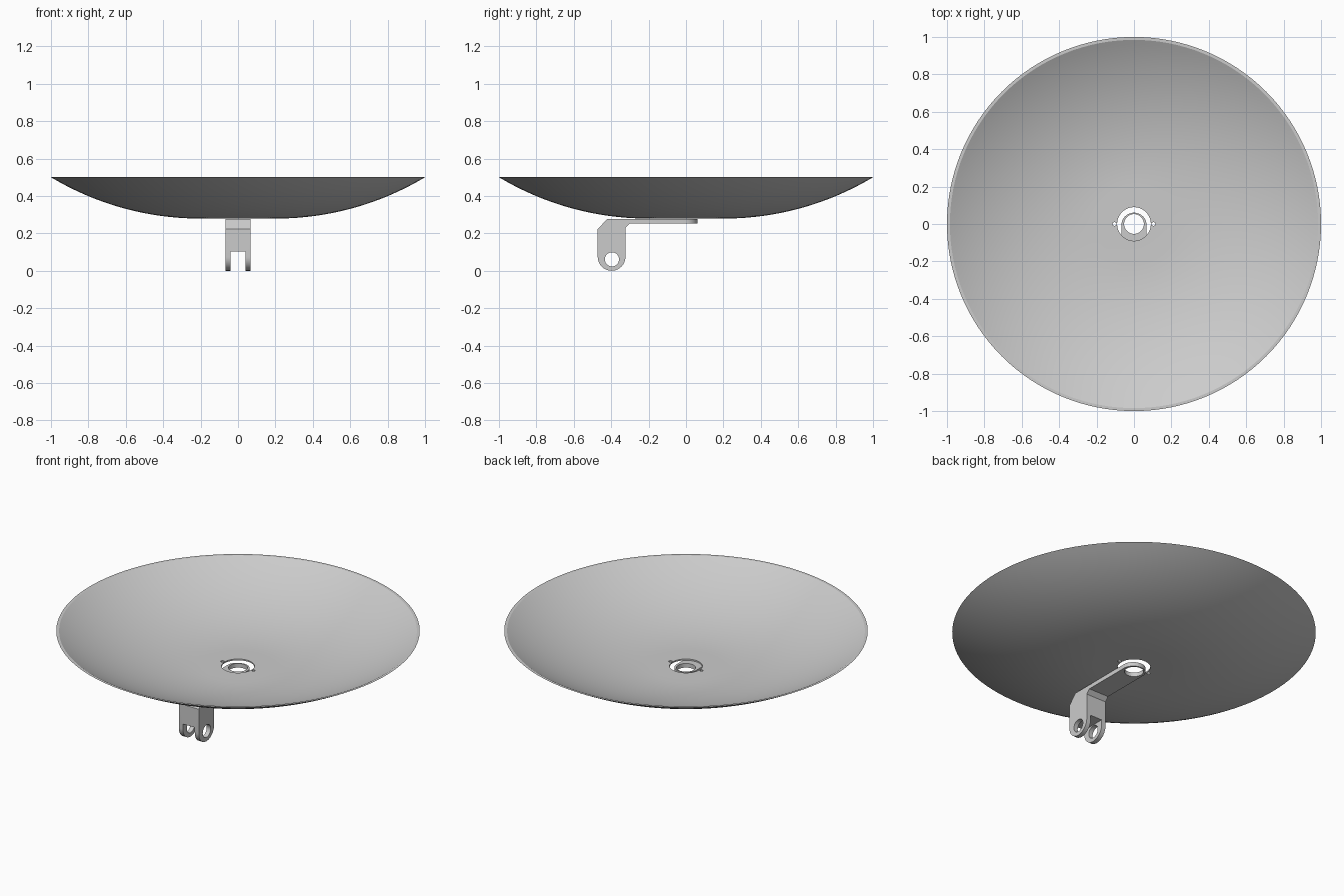
import bpy, bmesh, math
from mathutils import Vector

if "Cube" in bpy.data.objects:
    bpy.data.objects.remove(bpy.data.objects["Cube"])

grey = bpy.data.materials.new("light grey")
grey.use_nodes = True
grey.diffuse_color = (0.6, 0.6, 0.6, 1)
grey.node_tree.nodes["Principled BSDF"].inputs["Base Color"].default_value = (0.6, 0.6, 0.6, 1)


def finish(bm, name):
    bmesh.ops.recalc_face_normals(bm, faces=bm.faces)
    mesh = bpy.data.meshes.new(name)
    bm.to_mesh(mesh)
    bm.free()
    mesh.materials.append(grey)
    obj = bpy.data.objects.new(name, mesh)
    bpy.context.collection.objects.link(obj)
    return obj


def prism(name, outline, direction):
    """Extrude a closed outline of 3D points along a direction."""
    bm = bmesh.new()
    face = bm.faces.new([bm.verts.new(p) for p in outline])
    ext = bmesh.ops.extrude_face_region(bm, geom=[face])
    verts = [v for v in ext["geom"] if isinstance(v, bmesh.types.BMVert)]
    bmesh.ops.translate(bm, verts=verts, vec=Vector(direction))
    bm.faces.ensure_lookup_table()
    return finish(bm, name)


def arc(cx, cy, r, start, end, n):
    """Points along an arc, angles in degrees."""
    angles = [math.radians(start + (end - start) * i / n) for i in range(n + 1)]
    return [(cx + r * math.cos(a), cy + r * math.sin(a)) for a in angles]


def circle(cx, cy, r, n):
    return arc(cx, cy, r, 0, 360, n)[:-1]


def boolean(obj, cutter, operation="DIFFERENCE"):
    """Apply a boolean and throw the cutter away."""
    cutter.hide_render = True
    mod = obj.modifiers.new("cut", "BOOLEAN")
    mod.object, mod.operation, mod.solver = cutter, operation, "EXACT"
    bpy.context.view_layer.objects.active = obj
    bpy.ops.object.modifier_apply(modifier=mod.name)
    bpy.data.objects.remove(cutter)


def smooth(obj):
    bpy.ops.object.select_all(action="DESELECT")
    obj.select_set(True)
    bpy.context.view_layer.objects.active = obj
    bpy.ops.object.shade_smooth_by_angle(angle=math.radians(25))


# Dish: flat centre running tangent into an arc, spun round z
BASE, RIM, HOLE, FLAT, THICK = 0.279, 0.5, 0.09, 0.2, 0.008
rise, run = RIM - BASE, 1 - FLAT
radius = (run ** 2 + rise ** 2) / (2 * rise)
centre_z = BASE + radius


def bowl(r):
    """One side of the shell section, from the centre hole out to the rim."""
    sweep = math.degrees(math.acos((centre_z - RIM) / r))
    return [(HOLE, centre_z - r)] + arc(FLAT, centre_z, r, -90, -90 + sweep, 28)


section = bowl(radius) + bowl(radius - THICK)[::-1]
bm = bmesh.new()
ring = [bm.verts.new((r, 0, z)) for r, z in section]
edges = [bm.edges.new((ring[i - 1], ring[i])) for i in range(len(ring))]
bmesh.ops.spin(bm, geom=ring + edges, cent=(0, 0, 0), axis=(0, 0, 1),
               angle=math.tau, steps=128)
bmesh.ops.remove_doubles(bm, verts=bm.verts, dist=0.0001)
dish = finish(bm, "dish")

# Two pin holes beside the centre hole
for side in (-1, 1):
    pin = circle(side * 0.104, 0, 0.01, 16)
    boolean(dish, prism("pin_cutter", [(x, y, 0.25) for x, y in pin], (0, 0, 0.1)))
smooth(dish)

# Bracket: bent side profile with a rounded foot
HALF = 0.067
profile = [(0.1, 0.277), (-0.422, 0.277), (-0.472, 0.222)]
profile += arc(-0.398, 0.074, 0.074, 180, 360, 24)
profile += [(-0.324, 0.228), (-0.302, 0.252), (0.1, 0.252)]
bracket = prism("bracket", [(-HALF, y, z) for y, z in profile], (2 * HALF, 0, 0))

# Rounded end of the arm under the dish centre
plan = arc(0, -0.007, HALF + 0.0005, 0, 180, 32)
plan = [(0.1, -0.007)] + plan + [(-0.1, -0.007), (-0.1, -0.6), (0.1, -0.6)]
boolean(bracket, prism("end_cutter", [(x, y, -0.1) for x, y in plan], (0, 0, 0.5)),
        "INTERSECT")

# Arm hole, pivot hole and fork slot
boolean(bracket, prism("arm_hole_cutter",
                       [(x, y, 0.2) for x, y in circle(0, 0, 0.053, 48)], (0, 0, 0.2)))
boolean(bracket, prism("pivot_cutter",
                       [(-0.2, y, z) for y, z in circle(-0.396, 0.061, 0.038, 32)], (0.4, 0, 0)))
slot = [(-0.04, -0.1), (0.04, -0.1), (0.04, 0.104), (-0.04, 0.104)]
boolean(bracket, prism("slot_cutter", [(x, -0.6, z) for x, z in slot], (0, 0.4, 0)))
smooth(bracket)
